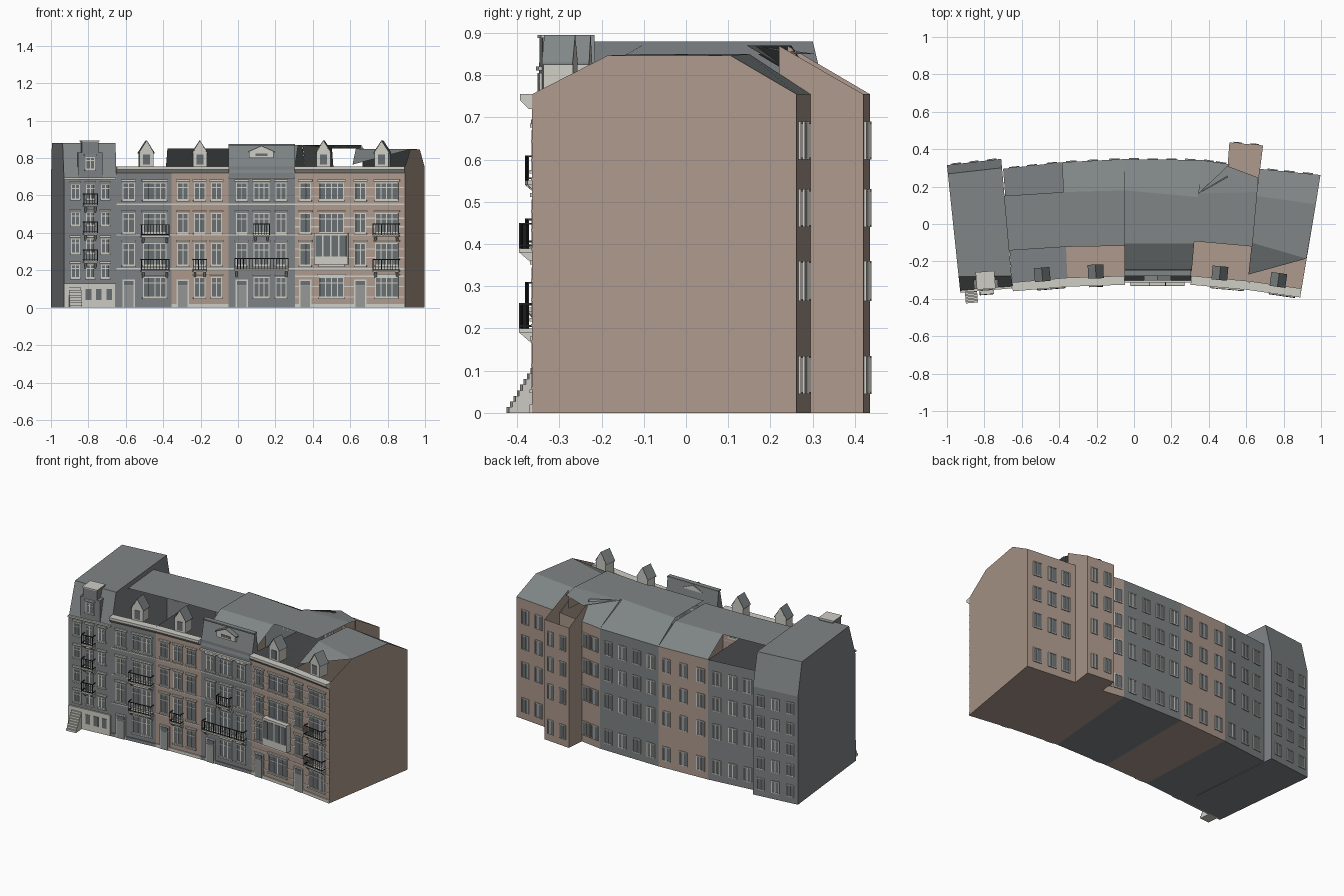
import bpy, bmesh
from mathutils import Vector

if "Cube" in bpy.data.objects:
    bpy.data.objects.remove(bpy.data.objects["Cube"])

COLOURS = {
    "brown_brick": (0.42, 0.32, 0.265), "grey_brick": (0.21, 0.225, 0.235),
    "slate": (0.215, 0.235, 0.235), "white_stone": (0.62, 0.61, 0.56),
    "glass": (0.14, 0.16, 0.17), "iron": (0.03, 0.03, 0.03), "door_paint": (0.30, 0.31, 0.31),
}
MATS = {}
for n, c in COLOURS.items():
    MATS[n] = bpy.data.materials.new(n)
    MATS[n].diffuse_color = (*c, 1)
BR, GR, SL, WH, GL, IR, DR = COLOURS
parts = {}


def mesh_of(part, mat):
    return parts.setdefault((part, mat), bmesh.new())


def solid(part, mat, ring_a, ring_b):
    """Closed solid between two matching rings of points."""
    bm = mesh_of(part, mat)
    a = [bm.verts.new(p) for p in ring_a]
    b = [bm.verts.new(p) for p in ring_b]
    new = [bm.faces.new(a), bm.faces.new(b[::-1])]
    for i in range(len(a)):
        j = (i + 1) % len(a)
        new.append(bm.faces.new((a[j], a[i], b[i], b[j])))
    bmesh.ops.recalc_face_normals(bm, faces=new)


def sheet(part, mat, *pts):
    bm = mesh_of(part, mat)
    bm.faces.new([bm.verts.new(p) for p in pts])


class Wall:
    """Wall line from a to b (left to right seen from outside); x along it, d outward."""
    def __init__(self, a, b):
        self.a, self.b = Vector((*a, 0)), Vector((*b, 0))
        v = (self.b - self.a).normalized()
        self.n = Vector((v.y, -v.x, 0))

    def at(self, x, d, z):
        t = (x - self.a.x) / (self.b.x - self.a.x)
        return self.a.lerp(self.b, t) + self.n * d + Vector((0, 0, z))

    def prism(self, part, mat, x0, x1, profile):
        solid(part, mat, [self.at(x0, d, z) for d, z in profile],
              [self.at(x1, d, z) for d, z in profile])

    def box(self, part, mat, x0, x1, z0, z1, d1, d0=0.0):
        self.prism(part, mat, x0, x1, [(d0, z0), (d1, z0), (d1, z1), (d0, z1)])

    def window(self, x, w, z0, z1, panes=2, trim=True):
        l, r, f = x - w / 2, x + w / 2, 0.005
        self.box("window_glass", GL, l, r, z0, z1, 0.003)
        for i in range(panes + 1):
            c = l + w * i / panes
            self.box("window_frames", WH, c - f / 2, c + f / 2, z0, z1, 0.006)
        for z in (z0, z1 - f) + ((z0 + (z1 - z0) * 0.68,) if trim else ()):
            self.box("window_frames", WH, l, r, z, z + f, 0.006)
        if trim:
            self.box("window_lintels", WH, l - 0.01, r + 0.01, z1 + 0.006, z1 + 0.016, 0.009)
            self.box("window_sills", WH, l - 0.007, r + 0.007, z0 - 0.008, z0, 0.01)

    def door(self, x, w, z1):
        self.box("door_surrounds", WH, x - w / 2 - 0.008, x + w / 2 + 0.008, 0, z1, 0.007)
        self.box("doors", DR, x - w / 2, x + w / 2, 0, z1 - 0.035, 0.01)
        self.box("door_fanlights", GL, x - w / 2, x + w / 2, z1 - 0.03, z1 - 0.008, 0.01)

    def balcony(self, x, w, z, h=0.06, d=0.035):
        l, r = x - w / 2, x + w / 2
        self.box("balcony_floors", WH, l, r, z - 0.01, z, d)
        for c in (l + 0.012, r - 0.012):
            self.prism("balcony_brackets", WH, c - 0.006, c + 0.006,
                       [(0, z - 0.04), (d, z - 0.01), (0, z - 0.01)])
        for rz in (z + 0.008, z + h):
            self.box("balcony_rails", IR, l, r, rz - 0.004, rz, d, d - 0.004)
            for c in (l, r - 0.004):
                self.box("balcony_rails", IR, c, c + 0.004, rz - 0.004, rz, d)
        n = max(4, round(w / 0.016))
        for i in range(n + 1):
            c = l + (w - 0.003) * i / n
            self.box("balcony_rails", IR, c, c + 0.003, z, z + h, d, d - 0.003)

    def dormer(self, x, w, z0, z1, zp, d0, d1, body=WH):
        ring = [(x - w / 2, z0), (x + w / 2, z0), (x + w / 2, z1), (x, zp), (x - w / 2, z1)]
        solid("dormers", body, [self.at(u, d0, z) for u, z in ring], [self.at(u, d1, z) for u, z in ring])
        for s in (-1, 1):
            e = [(x + s * w * 0.56, z1 - 0.006), (x, zp), (x, zp + 0.005), (x + s * w * 0.56, z1)]
            solid("dormer_roofs", SL, [self.at(u, d0, z) for u, z in e],
                  [self.at(u, d1 + 0.004, z) for u, z in e])
        self.box("dormer_windows", GL, x - w * 0.25, x + w * 0.25, z0 + 0.01, z1 - 0.01, d1 + 0.003, d1)


# Plan: front and back corner points of the six houses
F = [(-.93, -.355), (-.65, -.332), (-.355, -.307), (-.05, -.297), (.305, -.297), (.615, -.325), (.893, -.365)]
B = [(-1, .315), (-.71, .348), (-.385, .33), (-.05, .347), (.36, .342), (.67, .295), (.997, .262)]
H, TOP = 0.755, 0.87
BRICK = [GR, GR, BR, GR, BR, BR]
front = [Wall(F[i], F[i + 1]) for i in range(6)]
back = [Wall(B[i + 1], B[i]) for i in range(6)]
back[1] = Wall(B[2], (-.70, .295))


def shell(name, mat, plan, h):
    for i, p in enumerate(plan):
        q = plan[(i + 1) % len(plan)]
        sheet(name, mat, (*p, 0), (*q, 0), (*q, h), (*p, h))
    sheet(name, mat, *[(*p, 0) for p in plan[::-1]])


for i in range(6):
    b0 = (-.70, .295) if i == 1 else B[i]
    shell("house_%d_walls" % (i + 1), BRICK[i], [F[i], F[i + 1], B[i + 1], b0], 0.68 if i == 0 else H)


def along(i, side, t, z):
    """Point on a party line: side 0/1 of house i, t from front to back."""
    p, q = Vector((*F[i + side], z)), Vector((*B[i + side], z))
    return p.lerp(q, t)


def roof_strip(name, i, t0, z0, t1, z1, mat=SL):
    sheet(name, mat, along(i, 0, t0[0], z0), along(i, 1, t0[1], z0),
          along(i, 1, t1[1], z1), along(i, 0, t1[0], z1))


# End house mansard: front, top, back slopes and gable sides
steps = [((0, 0), .68), ((.11, .08), .88), ((.93, .93), .88), ((1, 1), .68)]
for (t0, z0), (t1, z1) in zip(steps, steps[1:]):
    roof_strip("end_house_mansard", 0, t0, z0, t1, z1)
for s in (0, 1):
    sheet("end_house_gables", GR, *[along(0, s, t[s], z) for t, z in steps])

# Row roofs: flat decks with slopes down to the rear eaves
roof_strip("house_2_roof", 1, (.28, .29), .85, (.71, .75), .85)
roof_strip("house_3_roof", 2, (.29, .28), .85, (.75, .74), .85)
roof_strip("house_3_roof", 2, (.75, .74), .85, (1, 1), H)
roof_strip("house_4_roof", 3, (.07, .07), .785, (.30, .30), TOP)
roof_strip("house_4_roof", 3, (.30, .30), TOP, (.74, .69), TOP)
roof_strip("house_4_roof", 3, (.74, .69), TOP, (1, 1), H)
roof_strip("house_5_roof", 4, (.32, .33), TOP, (.72, .80), TOP)
sheet("house_5_roof", SL, along(4, 0, .72, TOP), (.50, .25, TOP), (.51, .32, H), along(4, 0, 1, H))
sheet("house_5_roof", SL, along(4, 0, .72, TOP), along(4, 1, .80, TOP), (.66, .25, .85), (.50, .31, .85))
f0, f1 = Vector((.612, -.27, H + .01)), Vector((.922, -.185, .847))
r0, r1 = Vector((.63, -.10, .85)), Vector((.972, .105, .847))
sheet("house_6_roof", SL, f0, f1, r0)
sheet("house_6_roof", SL, r0, f1, r1, (.655, .15, .85))
sheet("house_6_roof", SL, (.655, .15, .85), r1, (*B[6], H), (*B[5], H))
sheet("house_6_gable", BR, (*F[6], H), (*B[6], H), r1, f1)

# Rear stair wing with sloping side walls
W = [(.495, .24), (.51, .436), (.69, .42), (.665, .22)]
for p, q in ((W[0], W[1]), (W[3], W[2])):
    sheet("rear_wing", BR, (*p, 0), (*q, 0), (*q, H), (*p, TOP))
sheet("rear_wing", BR, (*W[1], 0), (*W[2], 0), (*W[2], H), (*W[1], H))
sheet("rear_wing", BR, *[(*p, 0) for p in W])

# Rear windows
ROWS = [(.045, .135), (.265, .36), (.44, .53), (.60, .69)]
REAR = {1: (-.64, -.545, -.44), 2: (-.335, -.22, -.105), 3: (0.0, .10, .20, .30), 4: (.40, .465), 5: (.74, .83, .93)}
for i, xs in REAR.items():
    for x in xs:
        for z0, z1 in ROWS:
            back[i].window(x, .05, z0, z1, trim=False)
wing = Wall(W[2], W[1])
for z0, z1 in ROWS:
    for x in (.555, .645):
        wing.window(x, .04, z0, z1, trim=False)
for x in (-.95, -.855, -.76):
    for k in range(5):
        back[0].window(x, .045, .04 + .13 * k, .115 + .13 * k, trim=False)

# End house front: stone base, windows, balconies, stepped gable, outside stair
e = front[0]
e.box("stone_base", WH, -.93, -.652, 0, .13, .008)
for x in (-.87, -.79, -.71):
    for z0, z1 in ((.16, .23), (.29, .37), (.44, .51), (.58, .66)):
        e.window(x, .042, z0, z1)
for x in (-.80, -.745, -.69):
    e.box("basement_windows", GL, x - .015, x + .015, .04, .10, .01)
for z in (.25, .40, .55):
    e.balcony(-.79, .075, z)
e.box("end_house_cornice", WH, -.93, -.652, .685, .695, .012)
e.box("front_gable", GR, -.855, -.725, .68, .83, .0, -.09)
e.box("front_gable", GR, -.835, -.745, .83, .893, .0, -.09)
e.box("front_gable_coping", WH, -.84, -.74, .888, .895, .004, -.09)
e.window(-.79, .045, .74, .805)
for k in range(9):
    e.box("outside_stair", WH, -.905, -.84, 0, .12 - k * .0133, .008 * (k + 1), .008 * k)

# Cornices, string courses and plinths of the row
for i in range(1, 6):
    w, x0, x1 = front[i], F[i][0], F[i + 1][0]
    if i != 3:
        w.prism("cornice", WH, x0, x1, [(-.02, .72), (.008, .72), (.028, .74), (.028, H), (-.02, H)])
    else:
        w.box("cornice", WH, x0, x1, .69, .70, .015)
    w.box("plinth", WH if BRICK[i] == BR else GR, x0, x1, 0, .02, .006)
    bands = (.055, .11, .165, .205, .265, .31, .385, .43, .475, .55, .595, .64) if i > 3 else (.205, .385, .55)
    for z in bands:
        w.box("string_courses", WH, x0, x1, z, z + .006, .002)

# Street windows and doors: (house, centre, width, panes)
FLOORS = [(.225, .345), (.40, .505), (.575, .67)]
for i, x, w, p in ((1, -.585, .06, 2), (1, -.445, .12, 4), (2, -.295, .055, 2), (2, -.205, .055, 2),
                   (2, -.115, .055, 2), (3, .02, .055, 2), (3, .125, .08, 3), (3, .23, .055, 2),
                   (4, .36, .055, 2), (4, .50, .13, 4), (5, .655, .055, 2), (5, .795, .12, 4)):
    for z0, z1 in FLOORS:
        front[i].window(x, w, z0, z1, p)
    if x in (-.585, -.295, .02, .36, .655):
        front[i].door(x, .05, .15)
    else:
        front[i].window(x, w, .055, .165, p)

# Balconies and the oriel box
for i, x, w, z in ((1, -.445, .15, .20), (1, -.445, .15, .385), (2, -.205, .075, .20), (3, .125, .29, .205),
                   (3, .125, .09, .39), (5, .795, .14, .20), (5, .795, .14, .39)):
    front[i].balcony(x, w, z)
o = front[4]
o.box("oriel", WH, .41, .59, .23, .40, .035)
for k in range(4):
    o.box("oriel_glass", GL, .418 + .043 * k, .453 + .043 * k, .275, .385, .037, .034)

# Slate parapet with pediment on the tall middle house
m = front[3]
m.prism("middle_mansard", SL, -.05, .305, [(.004, .72), (-.03, .872), (-.045, .872), (-.06, .75)])
m.box("middle_mansard_edge", SL, -.05, .305, .868, .876, -.02, -.05)
m.dormer(.125, .13, .80, .835, .862, -.05, .002)

# Pointed dormers
for i, x in ((1, -.487), (2, -.203), (4, .455), (5, .765)):
    front[i].dormer(x, .075, H, .83, .89, -.085, -.015)

for (part, mat), bm in parts.items():
    me = bpy.data.meshes.new(part)
    bm.to_mesh(me)
    bm.free()
    me.materials.append(MATS[mat])
    bpy.context.collection.objects.link(bpy.data.objects.new(part, me))

for m in bpy.data.materials:
    if m.users and not m.is_grease_pencil:
        m.use_nodes = True
        m.node_tree.nodes["Principled BSDF"].inputs["Base Color"].default_value = m.diffuse_color
